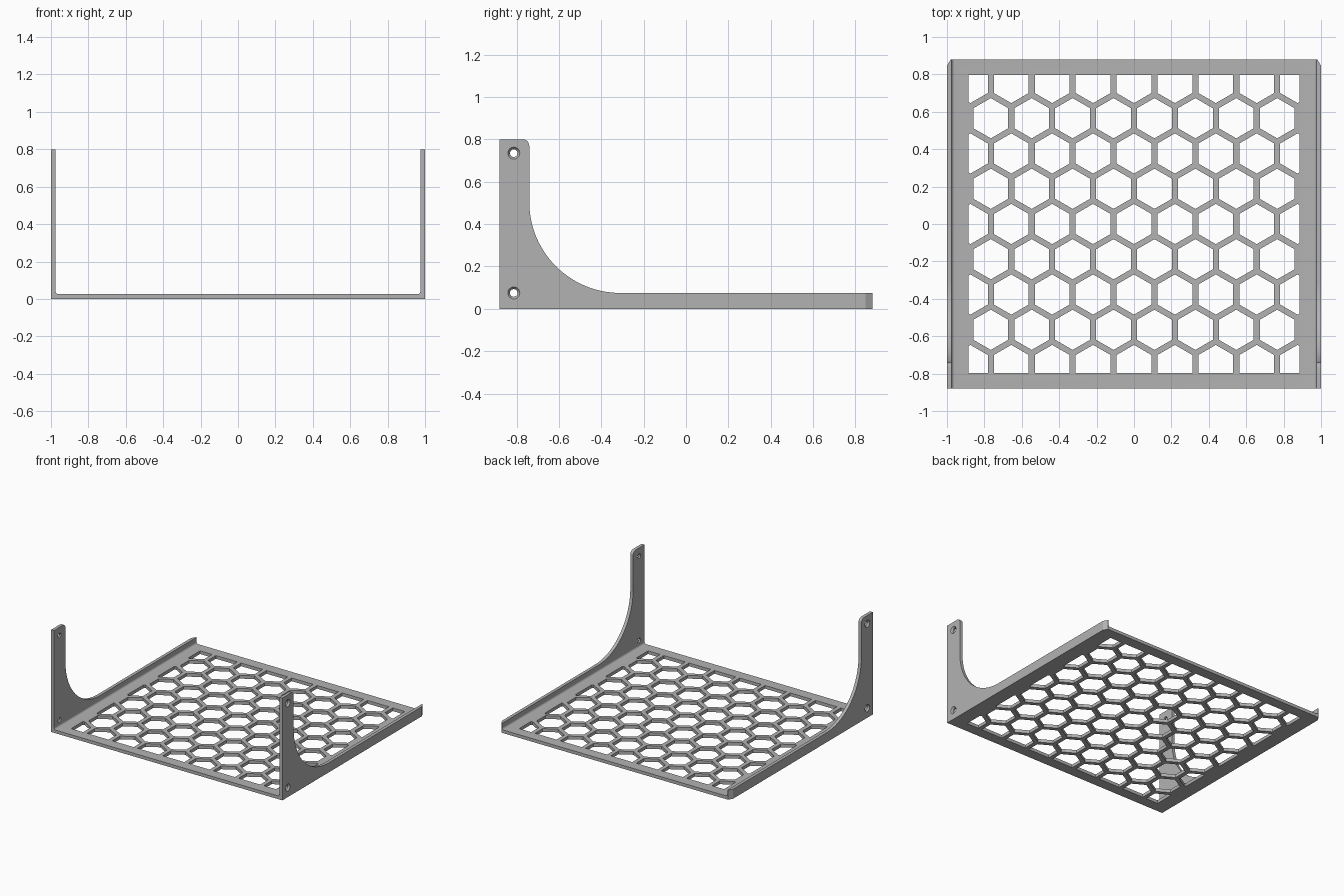
import bpy, bmesh, math
from mathutils import Vector, Matrix

if "Cube" in bpy.data.objects:
    bpy.data.objects.remove(bpy.data.objects["Cube"], do_unlink=True)

HALF_X, HALF_Y, HEIGHT = 1.0, 0.88, 0.8
THICK, LIP = 0.025, 0.075

grey = bpy.data.materials.new("plain grey")
grey.use_nodes = True
colour = (0.45, 0.45, 0.45, 1)
grey.diffuse_color = colour
grey.node_tree.nodes["Principled BSDF"].inputs["Base Color"].default_value = colour


def make_object(name, bm):
    bmesh.ops.recalc_face_normals(bm, faces=bm.faces)
    mesh = bpy.data.meshes.new(name)
    bm.to_mesh(mesh)
    bm.free()
    mesh.materials.append(grey)
    obj = bpy.data.objects.new(name, mesh)
    bpy.context.collection.objects.link(obj)
    return obj


def extrude(bm, faces, offset):
    new = bmesh.ops.extrude_face_region(bm, geom=faces)["geom"]
    verts = [g for g in new if isinstance(g, bmesh.types.BMVert)]
    bmesh.ops.translate(bm, vec=offset, verts=verts)


def prism(bm, points, offset):
    face = bm.faces.new([bm.verts.new(p) for p in points])
    extrude(bm, [face], Vector(offset))


def arc(cx, cy, r, start, end, steps):
    angles = [math.radians(start + (end - start) * i / steps) for i in range(steps + 1)]
    return [(cx + r * math.cos(a), cy + r * math.sin(a)) for a in angles]


# U-shaped channel with small inner fillets, swept front to back
fillet, inner = 0.016, HALF_X - THICK
right = [(HALF_X, 0), (HALF_X, HEIGHT), (inner, HEIGHT)]
right += arc(inner - fillet, THICK + fillet, fillet, 0, -90, 5)
section = right + [(-x, z) for x, z in reversed(right)]
bm = bmesh.new()
prism(bm, [(x, -HALF_Y, z) for x, z in section], (0, 2 * HALF_Y, 0))
bracket = make_object("shelf_bracket", bm)

# Cutter that leaves the upright legs, the sweeping curve and the low lip
leg, radius = -0.74, 0.43
outline = arc(leg - 0.03, HEIGHT - 0.03, 0.03, 90, 0, 5)
outline += arc(leg + radius, LIP + radius, radius, 180, 270, 28)
outline += [(1, LIP), (1, 1), (leg - 0.03, 1)]
bm = bmesh.new()
prism(bm, [(-1.1, y, z) for y, z in outline], (2.2, 0, 0))
side_cutter = make_object("side_cutter", bm)

# Honeycomb cutter: rows of hexagons trimmed to a rectangle
pitch, row, hex_r = 0.2187, 0.1885, 0.1075
bm = bmesh.new()
for j in range(-4, 5):
    for i in range(-4, 5):
        cx = (i + 0.5 * (j % 2)) * pitch
        if abs(cx) < 0.9:
            bm.faces.new([bm.verts.new((x, y, -0.1))
                          for x, y in arc(cx, j * row, hex_r, 30, 330, 5)])
for normal, limit in (((1, 0, 0), 0.886), ((0, 1, 0), 0.796)):
    for sign in (1, -1):
        n = Vector(normal) * sign
        bmesh.ops.bisect_plane(bm, geom=bm.verts[:] + bm.edges[:] + bm.faces[:],
                               plane_co=n * limit, plane_no=n, clear_outer=True)
extrude(bm, bm.faces[:], Vector((0, 0, 0.2)))
hex_cutter = make_object("honeycomb_cutter", bm)

# Screw holes, countersunk from the outside of each leg
bm = bmesh.new()
for side in (1, -1):
    for z in (0.075, 0.735):
        rings = ((0.95, 0.018), (0.987, 0.018), (1.002, 0.03), (1.05, 0.03))
        loops = [[bm.verts.new((side * x, y, h)) for y, h in arc(-0.813, z, r, 0, 345, 23)]
                 for x, r in rings]
        for a, b in zip(loops, loops[1:]):
            for k in range(len(a)):
                bm.faces.new((a[k - 1], a[k], b[k], b[k - 1]))
        bm.faces.new(loops[0])
        bm.faces.new(loops[-1])
hole_cutter = make_object("screw_hole_cutter", bm)

# Bevelled rear corners
bm = bmesh.new()
for s in (1, -1):
    corner = [(1, 0.847), (0.98, 0.88), (0.98, 0.95), (1.1, 0.95), (1.1, 0.847)]
    prism(bm, [(s * x, y, -0.1) for x, y in corner], (0, 0, 1))
corner_cutter = make_object("corner_cutter", bm)

# Cut everything away, then bake the result and drop the cutters
cutters = [side_cutter, hex_cutter, hole_cutter, corner_cutter]
for cutter in cutters:
    cutter.hide_render = True
    mod = bracket.modifiers.new(cutter.name, "BOOLEAN")
    mod.operation, mod.solver, mod.object = "DIFFERENCE", "EXACT", cutter
baked = bpy.data.meshes.new_from_object(
    bracket.evaluated_get(bpy.context.evaluated_depsgraph_get()))
bracket.modifiers.clear()
bracket.data = baked
baked.materials.clear()
baked.materials.append(grey)
for cutter in cutters:
    bpy.data.objects.remove(cutter, do_unlink=True)

bpy.ops.object.select_all(action="DESELECT")
bracket.select_set(True)
bpy.context.view_layer.objects.active = bracket
bpy.ops.object.shade_smooth_by_angle(angle=math.radians(25))
